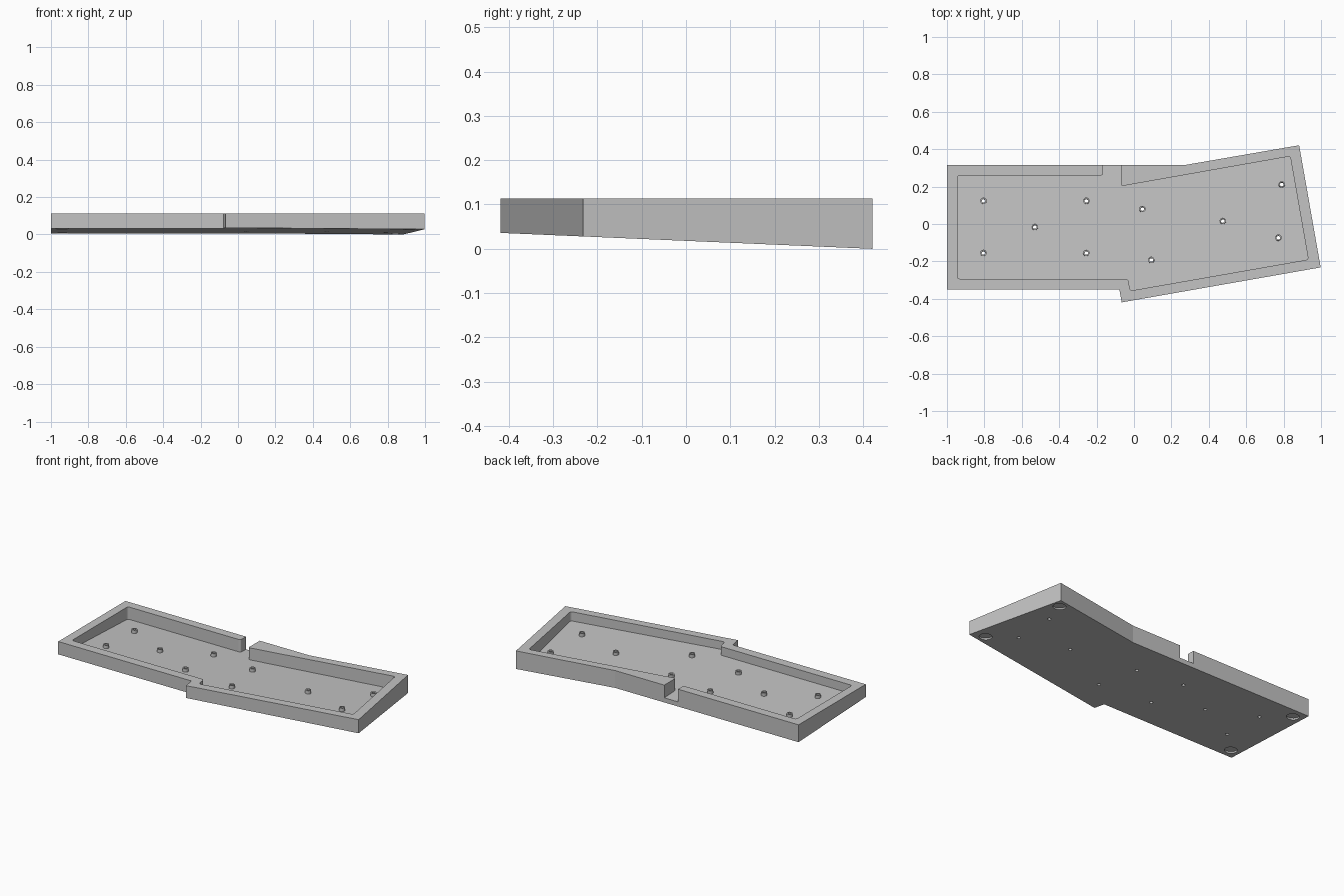
import bpy, bmesh, math
from mathutils import Vector, Matrix

if "Cube" in bpy.data.objects:
    bpy.data.objects.remove(bpy.data.objects["Cube"])

TOP = 0.113
SLOPE = 0.036 / 0.842
FLOOR = 0.029                       # floor thickness above the sloped underside
TILT = Matrix.Rotation(-math.atan(SLOPE), 4, 'X')


def under(y):
    """Height of the sloped underside at depth y."""
    return SLOPE * (0.421 - y)


grey = bpy.data.materials.new("light_grey")
grey.diffuse_color = (0.55, 0.55, 0.55, 1)
grey.use_nodes = True
grey.node_tree.nodes["Principled BSDF"].inputs["Base Color"].default_value = grey.diffuse_color


def make(name, bm):
    bmesh.ops.recalc_face_normals(bm, faces=bm.faces)
    mesh = bpy.data.meshes.new(name)
    bm.to_mesh(mesh)
    bm.free()
    mesh.materials.append(grey)
    ob = bpy.data.objects.new(name, mesh)
    bpy.context.collection.objects.link(ob)
    return ob


def prism(name, outline, lift, top, rounding=0):
    """Vertical-walled prism whose base follows the sloped underside."""
    bm = bmesh.new()
    lo = [bm.verts.new((x, y, under(y) + lift)) for x, y in outline]
    hi = [bm.verts.new((x, y, top)) for x, y in outline]
    bm.faces.new(lo)
    bm.faces.new(hi)
    n = len(outline)
    for i in range(n):
        j = (i + 1) % n
        bm.faces.new((lo[i], lo[j], hi[j], hi[i]))
    if rounding:
        walls = [e for e in bm.edges if (e.verts[0].co - e.verts[1].co).xy.length < 1e-6]
        bmesh.ops.bevel(bm, geom=walls, offset=rounding, segments=3,
                        profile=0.5, affect='EDGES')
    return make(name, bm)


def pegs(name, points, radius, z0, z1, sides=24):
    """Cylinders standing square to the sloped floor, from z0 to z1 above the underside."""
    bm = bmesh.new()
    for x, y in points:
        at = Matrix.Translation(Vector((x, y, under(y) + (z0 + z1) / 2)))
        bmesh.ops.create_cone(bm, cap_ends=True, segments=sides, radius1=radius,
                              radius2=radius, depth=z1 - z0, matrix=at @ TILT)
    return make(name, bm)


def combine(target, tool, operation):
    mod = target.modifiers.new(tool.name, 'BOOLEAN')
    mod.operation = operation
    mod.solver = 'EXACT'
    mod.object = tool
    bpy.context.view_layer.objects.active = target
    bpy.ops.object.modifier_apply(modifier=mod.name)
    bpy.data.objects.remove(tool, do_unlink=True)


# Outer shell: straight left half, angled right half
tray = prism("case_tray", [(-1, 0.315), (-1, -0.35), (-0.078, -0.35), (-0.066, -0.419),
                           (0.998, -0.232), (0.883, 0.421), (0.27, 0.315)], 0, TOP)

# Cavity with the open notch in the back wall
cavity = prism("cavity_cutter", [(-0.945, 0.26), (-0.945, -0.293), (-0.032, -0.293),
                                 (-0.02, -0.357), (0.932, -0.19), (0.835, 0.362),
                                 (-0.07, 0.202), (-0.07, 0.4), (-0.165, 0.4),
                                 (-0.165, 0.26)], FLOOR, 0.3, 0.012)
combine(tray, cavity, 'DIFFERENCE')

# Screw bosses with through holes
screws = [(x, y) for x in (-0.805, -0.255) for y in (0.124, -0.155)]
screws += [(-0.53, -0.016), (0.045, 0.08), (0.092, -0.192),
           (0.475, 0.016), (0.79, 0.212), (0.772, -0.073)]
combine(tray, pegs("boss", screws, 0.017, FLOOR - 0.01, FLOOR + 0.02), 'UNION')
combine(tray, pegs("screw_hole_cutter", screws, 0.010, -0.03, 0.1), 'DIFFERENCE')

# Shallow round pockets for feet near the underside corners
feet = [(-0.94, 0.25), (-0.94, -0.285), (0.842, 0.36), (0.915, -0.19)]
combine(tray, pegs("foot_pocket_cutter", feet, 0.036, -0.02, 0.01, 32), 'DIFFERENCE')
